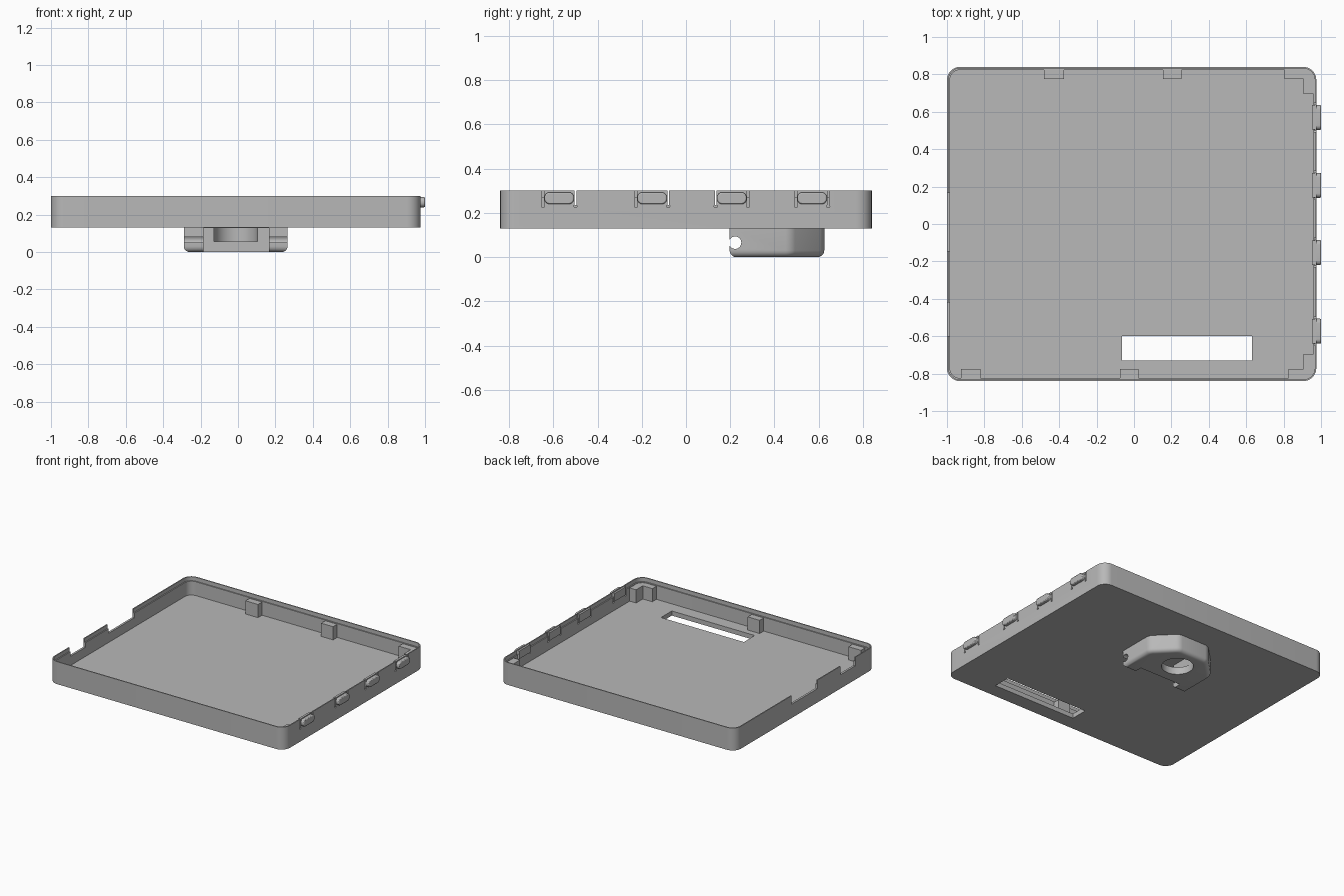
import bpy, bmesh, math
from mathutils import Vector

old = bpy.data.objects.get("Cube")
if old:
    bpy.data.objects.remove(old, do_unlink=True)

grey = bpy.data.materials.new("light_grey")
grey.use_nodes = True
colour = (0.48, 0.48, 0.48, 1)
grey.diffuse_color = colour
grey.node_tree.nodes["Principled BSDF"].inputs["Base Color"].default_value = colour


def finish(bm, name):
    bmesh.ops.recalc_face_normals(bm, faces=bm.faces)
    mesh = bpy.data.meshes.new(name)
    bm.to_mesh(mesh)
    bm.free()
    mesh.materials.append(grey)
    obj = bpy.data.objects.new(name, mesh)
    bpy.context.collection.objects.link(obj)
    return obj


def prism(name, outline, z0, z1):
    """Upright prism over a plan outline."""
    bm = bmesh.new()
    base = bm.faces.new([bm.verts.new((x, y, z0)) for x, y in outline])
    top = bmesh.ops.extrude_face_region(bm, geom=[base])["geom"]
    verts = [v for v in top if isinstance(v, bmesh.types.BMVert)]
    bmesh.ops.translate(bm, verts=verts, vec=(0, 0, z1 - z0))
    return finish(bm, name)


def box(name, x0, x1, y0, y1, z0, z1):
    return prism(name, [(x0, y0), (x1, y0), (x1, y1), (x0, y1)], z0, z1)


def rounded(x0, x1, y0, y1, r, steps=8):
    """Rounded rectangle outline."""
    pts = []
    corners = [(x1 - r, y1 - r), (x0 + r, y1 - r), (x0 + r, y0 + r), (x1 - r, y0 + r)]
    for i, (cx, cy) in enumerate(corners):
        for k in range(steps + 1):
            a = math.pi / 2 * (i + k / steps)
            pts.append((cx + r * math.cos(a), cy + r * math.sin(a)))
    return pts


def cylinder(name, centre, r, depth, axis="Z"):
    bpy.ops.mesh.primitive_cylinder_add(vertices=32, radius=r, depth=depth, location=centre,
                                        rotation=(0, math.pi / 2 if axis == "X" else 0, 0))
    obj = bpy.context.object
    obj.name = name
    return obj


def apply(obj, mod):
    bpy.context.view_layer.objects.active = obj
    bpy.ops.object.modifier_apply(modifier=mod.name)


def cut(obj, cutter):
    mod = obj.modifiers.new("cut", "BOOLEAN")
    mod.operation, mod.solver, mod.object = "DIFFERENCE", "EXACT", cutter
    apply(obj, mod)
    bpy.data.objects.remove(cutter, do_unlink=True)


def smooth(obj):
    bpy.ops.object.select_all(action="DESELECT")
    obj.select_set(True)
    bpy.context.view_layer.objects.active = obj
    bpy.ops.object.shade_smooth_by_angle(angle=math.radians(30))


X0, X1, Y = -1.0, 0.975, 0.84
BASE, FLOOR, LEDGE, TOP = 0.13, 0.165, 0.27, 0.30
WALL, LIP, RADIUS = 0.016, 0.008, 0.07


def inset_plan(d):
    return rounded(X0 + d, X1 - d, -Y + d, Y - d, RADIUS - d)


# Tray with a stepped rim
tray = prism("tray", inset_plan(0), BASE, TOP)
cut(tray, prism("cavity", inset_plan(WALL), FLOOR, TOP + 0.1))
cut(tray, prism("rim_step", inset_plan(LIP), LEDGE, TOP + 0.1))

# Floor slot and the two notches in the left-hand edge
cut(tray, box("floor_slot", -0.065, 0.63, -0.73, -0.60, 0.1, 0.2))
for y0, y1 in [(-0.145, 0.165), (-0.60, -0.42)]:
    cut(tray, box("notch", X0 - 0.1, X0 + 0.05, y0, y1, 0.235, TOP + 0.1))

# Spring buttons: slits in the wall, a tab behind, a rounded cap in front
for i, y in enumerate([-0.573, -0.153, 0.207, 0.57]):
    for side in (-1, 1):
        ys = y + side * 0.073
        cut(tray, box("slit", X1 - 0.05, X1 + 0.05, ys - 0.004, ys + 0.004, 0.228, TOP + 0.1))
        cut(tray, cylinder("slit_end", (X1, ys, 0.23), 0.007, 0.1, "X"))
    box(f"button_tab_{i + 1}", 0.953, X1 - 0.004, y - 0.066, y + 0.066, 0.236, 0.296)
    cap = prism(f"button_cap_{i + 1}", rounded(-0.027, 0.027, -0.067, 0.067, 0.025), 0, 0.04)
    mod = cap.modifiers.new("soft_edge", "BEVEL")
    mod.width, mod.segments, mod.limit_method = 0.006, 2, "ANGLE"
    mod.angle_limit = math.radians(60)
    cap.rotation_euler = (0, math.pi / 2, 0)
    cap.location = (0.96, y, 0.266)
    smooth(cap)
smooth(tray)

# Support posts along the back and front walls
IN = Y - WALL / 2
for name, x0, x1, side in [("back_post_1", -0.48, -0.375, 1), ("back_post_2", 0.155, 0.255, 1),
                           ("front_post_1", -0.925, -0.82, -1), ("front_post_2", -0.075, 0.025, -1)]:
    y0, y1 = sorted((side * 0.775, side * IN))
    box(name, x0, x1, y0, y1, FLOOR - 0.01, LEDGE - 0.005)

# L-shaped corner posts, kept inside the rounded wall corner
XI = X1 - WALL / 2
for name, side, start in [("back_corner_post", 1, 0.805), ("front_corner_post", -1, 0.825)]:
    plan = [(start, 0.775), (0.905, 0.775), (0.905, 0.695), (XI, 0.695),
            (XI, IN - 0.05), (XI - 0.015, IN - 0.015), (XI - 0.05, IN), (start, IN)]
    prism(name, [(x, side * y) for x, y in plan], FLOOR - 0.01, LEDGE - 0.005)

# Mount under the tray: chamfered plan with a rounded underside
plan = [(-0.29, 0.197), (0.265, 0.197), (0.265, 0.475), (0.115, 0.625), (-0.14, 0.625), (-0.29, 0.475)]
mount = prism("mount", plan, 0, BASE + 0.005)
bm = bmesh.new()
bm.from_mesh(mount.data)
upright = [e for e in bm.edges if abs(e.verts[0].co.z - e.verts[1].co.z) > 0.1 and e.verts[0].co.y > 0.3]
bmesh.ops.bevel(bm, geom=upright, offset=0.025, segments=4, profile=0.5, affect="EDGES")
rim = [e for e in bm.edges if all(v.co.z < 0.001 for v in e.verts)]
bmesh.ops.bevel(bm, geom=rim, offset=0.03, segments=5, profile=0.5, affect="EDGES")
bm.to_mesh(mount.data)
bm.free()

# Mount openings: front gap, pin groove, inner channel and round hole
MID = -0.012
cut(mount, box("front_gap", -0.185, 0.165, 0.1, 0.27, -0.1, BASE - 0.001))
cut(mount, cylinder("pin_groove", (0, 0.222, 0.065), 0.028, 1, "X"))
cut(mount, box("groove_mouth", -0.5, 0.5, 0.1, 0.215, 0.05, 0.08))
channel = [(MID - 0.115, 0.2), (MID + 0.115, 0.2)]
for k in range(17):
    a = math.pi * k / 16
    channel.append((MID + 0.115 * math.cos(a), 0.45 + 0.115 * math.sin(a)))
cut(mount, prism("channel", channel, 0.055, BASE - 0.001))
cut(mount, cylinder("round_hole", (MID, 0.45, 0.03), 0.11, 0.1))
smooth(mount)
